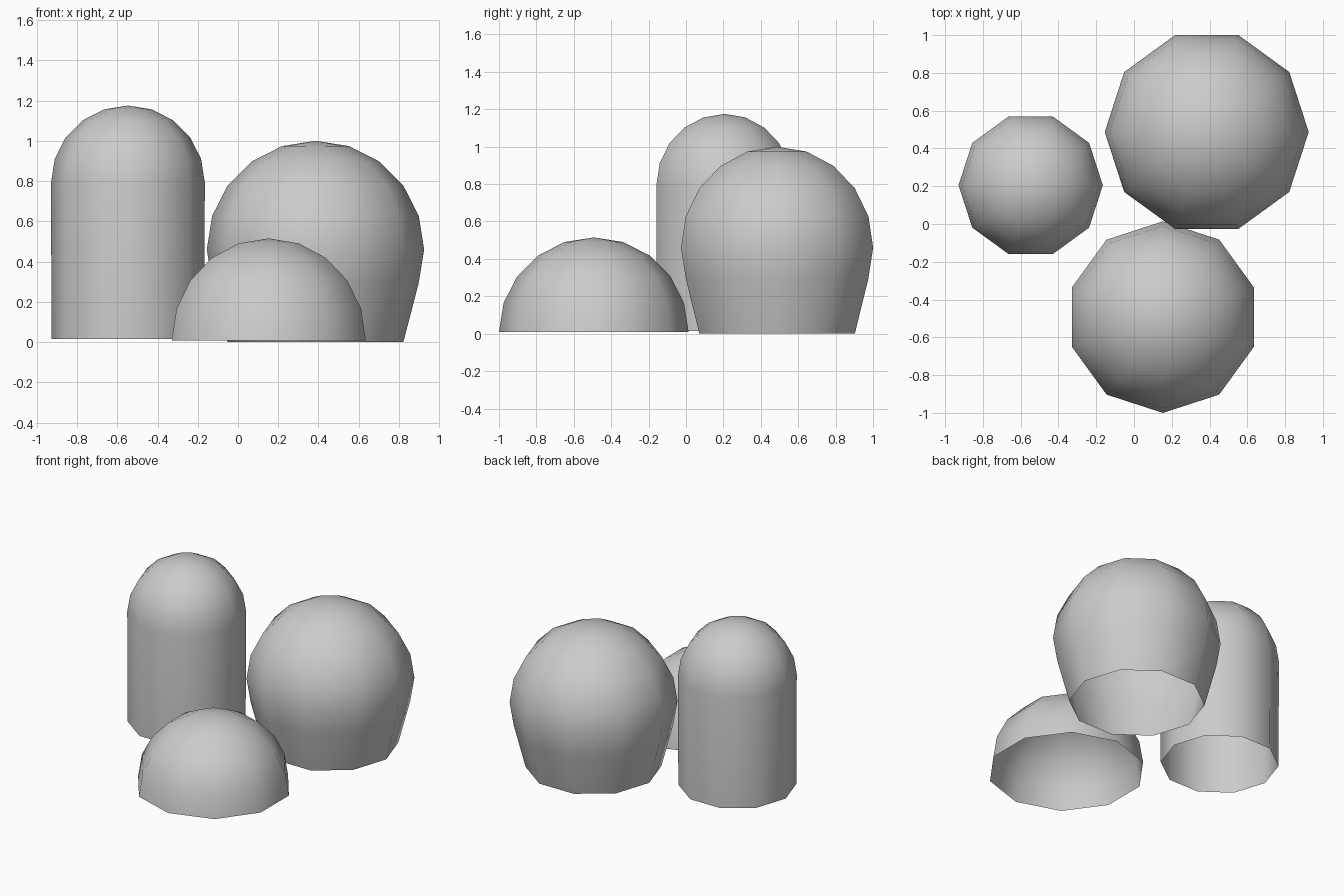
import bpy, bmesh
from math import sin, cos, pi, radians

if "Cube" in bpy.data.objects:
    bpy.data.objects.remove(bpy.data.objects["Cube"])

SIDES = 10


def dome_profile(radius, centre_z):
    """Quarter-circle profile from the equator to just below the pole."""
    return [(radius * cos(radians(a)), centre_z + radius * sin(radians(a)))
            for a in (0, 18, 36, 54, 72)]


def bush(name, x, y, profile, top_z, turn=0.0):
    """Lathe an open-bottomed ten-sided shell, closed by a pole on top."""
    bm = bmesh.new()
    rings = []
    for r, z in profile:
        rings.append([bm.verts.new((r * cos(turn + 2 * pi * i / SIDES),
                                    r * sin(turn + 2 * pi * i / SIDES), z))
                      for i in range(SIDES)])
    for low, high in zip(rings, rings[1:]):
        for i in range(SIDES):
            j = (i + 1) % SIDES
            bm.faces.new((low[i], low[j], high[j], high[i]))
    pole = bm.verts.new((0, 0, top_z))
    for i in range(SIDES):
        bm.faces.new((rings[-1][i], rings[-1][(i + 1) % SIDES], pole))
    for f in bm.faces:
        f.smooth = True
    mesh = bpy.data.meshes.new(name)
    bm.to_mesh(mesh)
    bm.free()
    obj = bpy.data.objects.new(name, mesh)
    obj.location = (x, y, 0)
    bpy.context.collection.objects.link(obj)
    return obj


# Tall bush: straight wall under a hemisphere
bush("tall_bush", -0.547, 0.205,
     [(0.38, 0.015)] + dome_profile(0.382, 0.793), 1.175)

# Low bush: plain hemisphere, a corner facing the front
bush("low_bush", 0.153, -0.493, dome_profile(0.507, 0.008), 0.515, pi / 2)

# Round bush: sphere with its base ring pulled down to the ground
bush("round_bush", 0.385, 0.487,
     [(0.437, 0.0), (0.513, 0.293)] + dome_profile(0.54, 0.46), 1.0)
